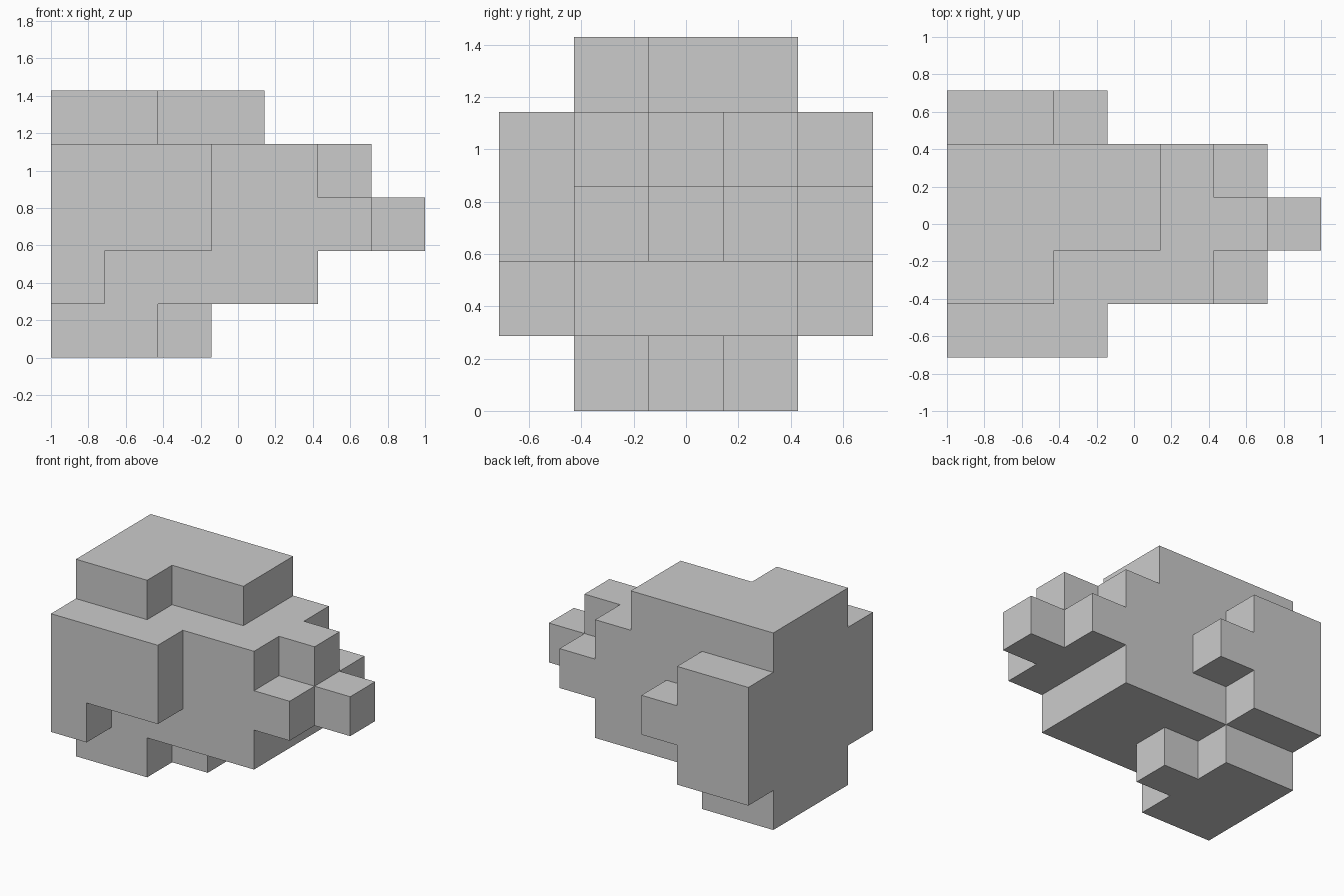
import bpy, bmesh, math
from mathutils import Vector

if "Cube" in bpy.data.objects:
    bpy.data.objects.remove(bpy.data.objects["Cube"])

U = 2 / 7  # block size
# Blocks per row, all starting at x = -1: one line per layer (bottom up), rows front to back
ROWS = [
    (0, 2, 3, 2, 0),
    (1, 5, 5, 5, 2),
    (3, 6, 7, 6, 3),
    (3, 5, 6, 5, 2),
    (0, 2, 4, 4, 0),
]


def filled(x, y, z):
    return 0 <= z < 5 and 0 <= y < 5 and 0 <= x < ROWS[z][y]


def add_side(bm, cell, axis, sign):
    """Add one outward-facing square on a block."""
    n = Vector((0, 0, 0))
    n[axis] = sign
    u = Vector((0, 0, 0))
    u[(axis + 1) % 3] = 1
    v = n.cross(u)
    c = Vector(cell) + Vector((0.5, 0.5, 0.5)) + n / 2
    corners = [c + (u * a + v * b) / 2 for a, b in ((-1, -1), (1, -1), (1, 1), (-1, 1))]
    bm.faces.new([bm.verts.new(((p.x - 3.5) * U, (p.y - 2.5) * U, p.z * U)) for p in corners])


# Stepped block body: only the outer skin is made
bm = bmesh.new()
for z, layer in enumerate(ROWS):
    for y, count in enumerate(layer):
        for x in range(count):
            for axis in range(3):
                for sign in (-1, 1):
                    other = [x, y, z]
                    other[axis] += sign
                    if not filled(*other):
                        add_side(bm, (x, y, z), axis, sign)

# Weld and merge flush squares into large flat faces
bmesh.ops.remove_doubles(bm, verts=bm.verts, dist=0.001)
bmesh.ops.dissolve_limit(bm, angle_limit=math.radians(1), verts=bm.verts, edges=bm.edges)
mesh = bpy.data.meshes.new("block_body")
bm.to_mesh(mesh)
bm.free()
bpy.context.collection.objects.link(bpy.data.objects.new("block_body", mesh))
